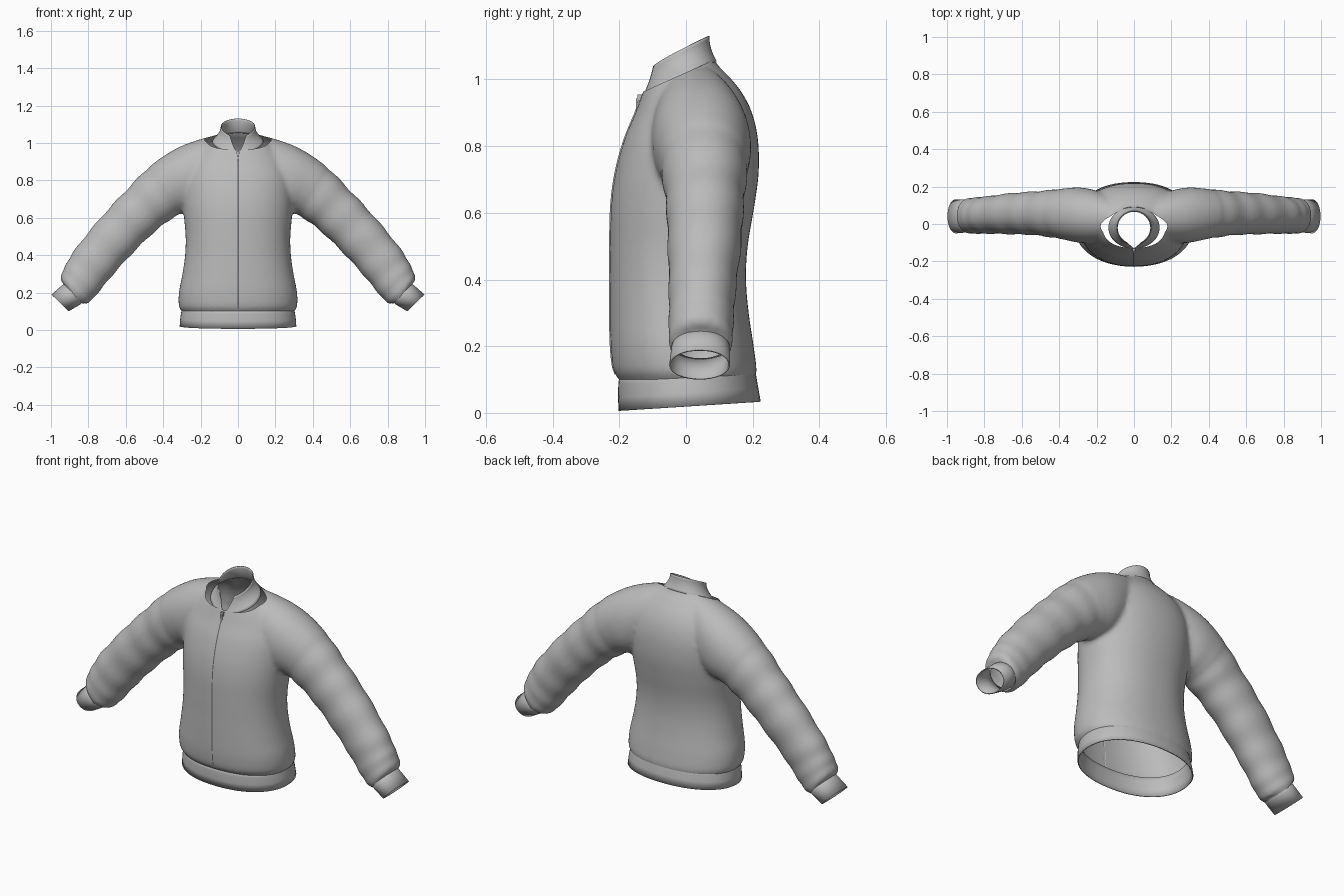
import bpy, bmesh, math
from mathutils import Vector

cube = bpy.data.objects.get("Cube")
if cube:
    bpy.data.objects.remove(cube)

fabric = bpy.data.materials.new("grey_fabric")
fabric.use_nodes = True
GREY = (0.5, 0.5, 0.5, 1)
fabric.diffuse_color = GREY
fabric.node_tree.nodes["Principled BSDF"].inputs["Base Color"].default_value = GREY


def finish(name, bm, thickness=0):
    """Turn a bmesh into a smooth, coloured object."""
    bmesh.ops.recalc_face_normals(bm, faces=bm.faces)
    mesh = bpy.data.meshes.new(name)
    bm.to_mesh(mesh)
    bm.free()
    mesh.materials.append(fabric)
    obj = bpy.data.objects.new(name, mesh)
    bpy.context.collection.objects.link(obj)
    if thickness:
        mod = obj.modifiers.new("cloth", "SOLIDIFY")
        mod.thickness = thickness
        mod.offset = -1
    bpy.ops.object.select_all(action="DESELECT")
    obj.select_set(True)
    bpy.context.view_layer.objects.active = obj
    bpy.ops.object.shade_smooth_by_angle(angle=math.radians(40))
    return obj


def smooth_rows(rows, steps=6):
    """Catmull-Rom interpolation between cross-section rows."""
    rows = [Vector(r) for r in rows]
    out = []
    for i in range(len(rows) - 1):
        a, b, c, d = rows[max(i - 1, 0)], rows[i], rows[i + 1], rows[min(i + 2, len(rows) - 1)]
        for s in range(steps):
            t = s / steps
            out.append((2 * b + (c - a) * t + (2 * a - 5 * b + 4 * c - d) * t ** 2
                        + (3 * b - a - 3 * c + d) * t ** 3) / 2)
    return out + [rows[-1]]


def ring(bm, centre, u, v, power=2.2, count=64):
    """Superellipse loop of vertices spanned by u and v."""
    verts = []
    for i in range(count):
        a = math.tau * i / count
        c, s = math.cos(a), math.sin(a)
        c = math.copysign(abs(c) ** (2 / power), c)
        s = math.copysign(abs(s) ** (2 / power), s)
        verts.append(bm.verts.new(centre + u * c + v * s))
    return verts


def loft(bm, loops, capped=False, closed=True):
    for a, b in zip(loops, loops[1:]):
        for i in range(len(a) if closed else len(a) - 1):
            j = (i + 1) % len(a)
            bm.faces.new((a[i], a[j], b[j], b[i]))
    if capped:
        bm.faces.new(loops[0])
        bm.faces.new(loops[-1])


def level_ring(bm, row, tilt=0):
    """Torso ring from height, half width, front y and back y."""
    z, w, front, back = row
    depth = (back - front) / 2
    return ring(bm, Vector((0, (front + back) / 2, z)), Vector((w, 0, 0)),
                Vector((0, depth, tilt)))


def arm_ring(bm, row, side, ripple=0):
    """Sleeve ring from top x, z, bottom x, z, front y and back y."""
    tx, tz, bx, bz, front, back = row
    top, low = Vector((tx * side, 0, tz)), Vector((bx * side, 0, bz))
    mid = (top + low) / 2 + Vector((0, (front + back) / 2, 0))
    return ring(bm, mid, (top - low) / 2 * (1 + ripple),
                Vector((0, (back - front) / 2 * (1 + ripple), 0)), 2.1)


# Torso and sleeves, merged into one soft body
torso = [
    (.06, .28, -.18, .19), (.10, .30, -.20, .205), (.125, .316, -.217, .212),
    (.2, .316, -.226, .203), (.3, .297, -.228, .188), (.4, .283, -.228, .18),
    (.5, .28, -.228, .185), (.62, .29, -.225, .205), (.72, .295, -.212, .218),
    (.82, .29, -.185, .216), (.9, .26, -.152, .198), (.96, .22, -.13, .168),
    (1.01, .165, -.112, .128), (1.05, .12, -.1, .09), (1.1, .1, -.09, .075)]
sleeve = [
    (.08, 1.05, .1, .72, -.08, .13), (.2, 1.02, .18, .67, -.1, .175),
    (.33, .97, .25, .635, -.1, .195), (.465, .88, .31, .62, -.08, .188),
    (.6, .745, .41, .555, -.062, .175), (.73, .605, .535, .44, -.055, .167),
    (.865, .44, .66, .305, -.052, .15), (.925, .34, .755, .19, -.052, .142),
    (.95, .275, .805, .14, -.052, .14), (.925, .235, .825, .145, -.04, .128),
    (.95, .21, .85, .125, -.04, .128)]
bm = bmesh.new()
loft(bm, [level_ring(bm, r) for r in smooth_rows(torso)], capped=True)
for side in (1, -1):
    loops = []
    for i, row in enumerate(smooth_rows(sleeve)):
        fold = 0.022 * math.sin(i * 1.25) if 18 < i < 46 else 0
        loops.append(arm_ring(bm, row, side, fold))
    loft(bm, loops, capped=True)
body = finish("jacket_body", bm)
remesh = body.modifiers.new("merge", "REMESH")
remesh.mode = "VOXEL"
remesh.voxel_size = 0.011
soften = body.modifiers.new("soften", "SMOOTH")
soften.factor = 0.5
soften.iterations = 8
bpy.context.view_layer.update()
merged = bpy.data.meshes.new_from_object(body.evaluated_get(bpy.context.evaluated_depsgraph_get()))
bpy.data.objects.remove(body)

# Open the body at the hem, neck and wrists
bm = bmesh.new()
bm.from_mesh(merged)
cuts = [((0, 0, .105), (0, .05, -1)), ((0, -.02, 1.012), (0, -.45, 1)),
        ((.88, 0, .19), (.72, 0, -.7)), ((-.88, 0, .19), (-.72, 0, -.7))]
for point, normal in cuts:
    bmesh.ops.bisect_plane(bm, geom=bm.verts[:] + bm.edges[:] + bm.faces[:],
                           plane_co=point, plane_no=normal, clear_outer=True)
body = finish("jacket_body", bm)

# Ribbed hem band, lower at the front
bm = bmesh.new()
hem = [(.125, .297, -.2, .203), (.1, .303, -.203, .21), (.06, .309, -.204, .217),
       (.02, .312, -.202, .224)]
loft(bm, [level_ring(bm, r, .014) for r in hem])
finish("hem_band", bm, .006)

# Wrist cuffs
cuff = [(.915, .26, .815, .16, -.042, .13), (.945, .235, .845, .135, -.045, .132),
        (.997, .19, .905, .1, -.05, .132)]
for side, name in ((1, "left_cuff"), (-1, "right_cuff")):
    bm = bmesh.new()
    loft(bm, [arm_ring(bm, r, side) for r in cuff])
    finish(name, bm, .005)

# Stand collar, opening in a V at the front
bm = bmesh.new()
loops = []
for k in range(9):
    t = k / 8
    gap = math.radians(1 + 29 * t)
    loop = []
    for i in range(65):
        a = gap + (math.tau - 2 * gap) * i / 64
        back = (1 - math.cos(a)) / 2
        flare = (1 - t) ** 2
        x = math.sin(a) * (.092 + .045 * flare)
        y = -.02 - math.cos(a) * (.09 + .022 * flare)
        low = .945 + .11 * back ** .8
        high = 1.03 + .1 * back ** .8
        loop.append(bm.verts.new((x, y, low + (high - low) * t)))
    loops.append(loop)
loft(bm, loops, closed=False)
finish("stand_collar", bm, .005)

# Zip seam laid on the front of the body
bm = bmesh.new()
columns = ([], [], [])
for i in range(40):
    z = .115 + .825 * i / 39
    hit, point, normal, face = body.ray_cast(Vector((0, -1, z)), Vector((0, 1, 0)))
    if hit:
        for x, lift, column in zip((-.006, 0, .006), (-.001, .003, -.001), columns):
            column.append(bm.verts.new((x, point.y - lift, z)))
loft(bm, columns, closed=False)
finish("zip_seam", bm)

# Zip pull
bm = bmesh.new()
for centre, size in (((0, -.138, .945), (.016, .014, .02)), ((0, -.147, .925), (.01, .006, .035))):
    made = bmesh.ops.create_cube(bm, size=1)["verts"]
    bmesh.ops.scale(bm, vec=size, verts=made)
    bmesh.ops.translate(bm, vec=centre, verts=made)
finish("zip_pull", bm)
